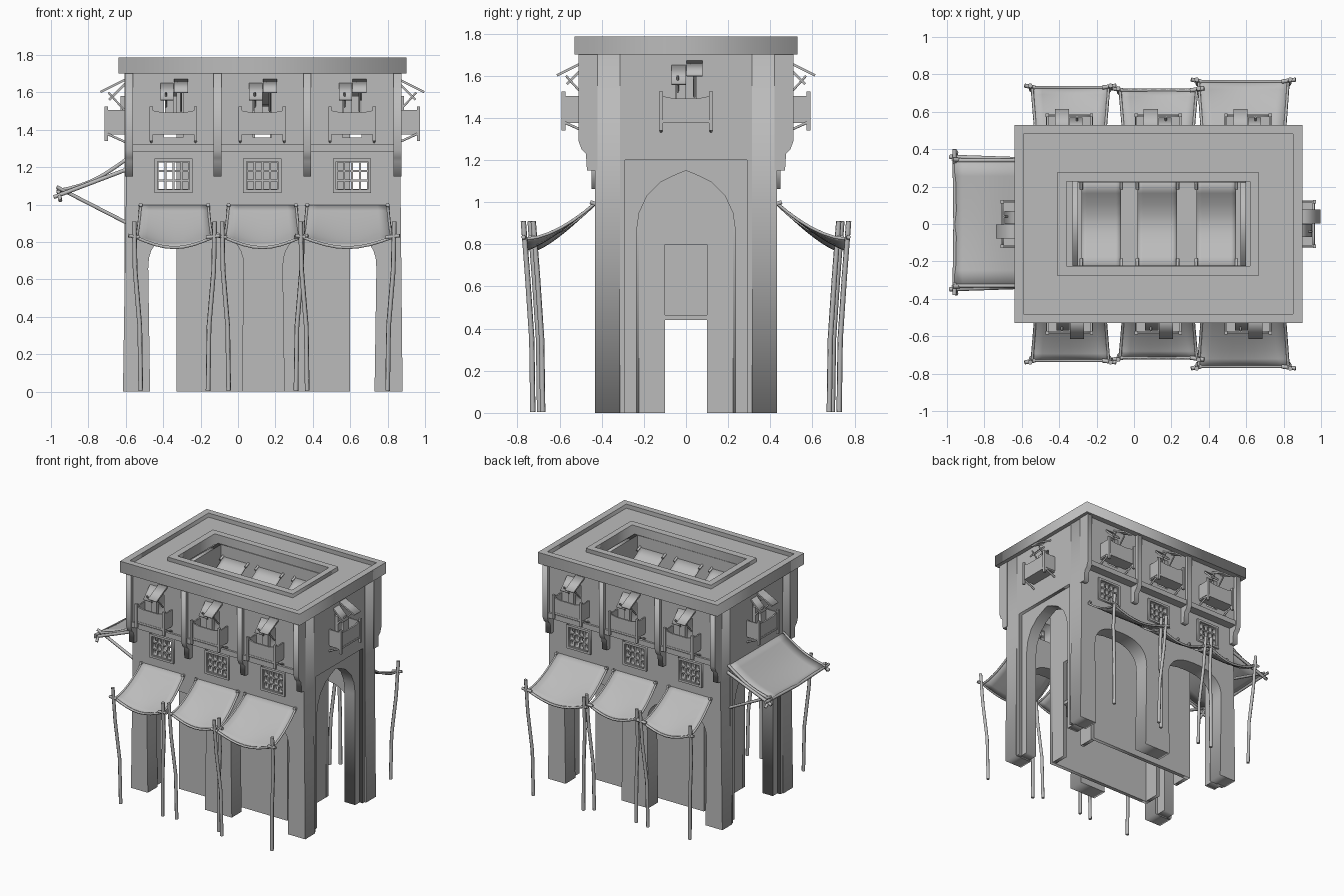
import bpy, bmesh, math
from mathutils import Matrix, Vector

if "Cube" in bpy.data.objects:
    bpy.data.objects.remove(bpy.data.objects["Cube"])

stone = bpy.data.materials.new("plain_grey")
stone.diffuse_color = (0.5, 0.5, 0.5, 1)
stone.use_nodes = True
stone.node_tree.nodes["Principled BSDF"].inputs["Base Color"].default_value = stone.diffuse_color
CX = 0.13                      # middle of the building along x
BAYS = (-0.345, 0.13, 0.61)    # window and balcony bays
FRONT = Matrix(((1, 0, 0, 0), (0, 0, -1, 0), (0, 1, 0, 0), (0, 0, 0, 1)))  # u->x, v->z
END = Matrix(((0, 0, 1, 0), (1, 0, 0, 0), (0, 1, 0, 0), (0, 0, 0, 1)))    # u->y, v->z
I = Matrix.Identity(4)


def link(name, mesh):
    if not mesh.materials:
        mesh.materials.append(stone)
    ob = bpy.data.objects.new(name, mesh)
    bpy.context.collection.objects.link(ob)
    return ob


def from_curve(name, splines, dims, M, extrude=0.0, bevel=0.0, cyclic=True):
    cu = bpy.data.curves.new(name, 'CURVE')
    cu.dimensions = dims
    cu.extrude, cu.bevel_depth, cu.bevel_resolution = extrude, bevel, 1
    cu.fill_mode = 'BOTH' if dims == '2D' else 'FULL'
    cu.use_fill_caps = True
    for pts in splines:
        s = cu.splines.new('POLY')
        s.points.add(len(pts) - 1)
        for p, q in zip(s.points, pts):
            p.co = (*q, 0, 1) if len(q) == 2 else (*q, 1)
        s.use_cyclic_u = cyclic
    tmp = bpy.data.objects.new("tmp", cu)
    bpy.context.collection.objects.link(tmp)
    dg = bpy.context.evaluated_depsgraph_get()
    mesh = bpy.data.meshes.new_from_object(tmp.evaluated_get(dg))
    bpy.data.objects.remove(tmp)
    mesh.materials.clear()
    mesh.transform(M)
    return link(name, mesh)


def plate(name, outlines, t, M):
    return from_curve(name, outlines, '2D', M, extrude=t / 2)


def rod(name, pts, r=0.011, M=I):
    return from_curve(name, [pts], '3D', M, bevel=r, cyclic=False)


def rect(x0, x1, y0, y1):
    return [(x0, y0), (x1, y0), (x1, y1), (x0, y1)]


def box(name, x0, x1, y0, y1, z0, z1, M=I):
    bm = bmesh.new()
    S = Matrix.Translation(((x0 + x1) / 2, (y0 + y1) / 2, (z0 + z1) / 2)) @ \
        Matrix.Diagonal((x1 - x0, y1 - y0, z1 - z0, 1))
    bmesh.ops.create_cube(bm, size=1, matrix=M @ S)
    me = bpy.data.meshes.new(name)
    bm.to_mesh(me)
    return link(name, me)


def board(name, x0, x1, p, q, t, M):
    """Flat board across x0..x1 running from (y, z) p to q."""
    d = Vector((q[0] - p[0], q[1] - p[1])).normalized()
    n = Vector((-d.y, d.x)) * t
    prof = [p, q, (q[0] + n.x, q[1] + n.y), (p[0] + n.x, p[1] + n.y)]
    T = M @ Matrix.Translation(((x0 + x1) / 2, 0, 0)) @ END
    return plate(name, [prof], x1 - x0, T)


def cloth(name, fn, nu=8, nv=8):
    bm = bmesh.new()
    g = [[bm.verts.new(fn(i / nu, j / nv)) for j in range(nv + 1)] for i in range(nu + 1)]
    for i in range(nu):
        for j in range(nv):
            bm.faces.new((g[i][j], g[i + 1][j], g[i + 1][j + 1], g[i][j + 1])).smooth = True
    bmesh.ops.recalc_face_normals(bm, faces=bm.faces)
    me = bpy.data.meshes.new(name)
    bm.to_mesh(me)
    ob = link(name, me)
    m = ob.modifiers.new("thickness", 'SOLIDIFY')
    m.thickness, m.offset = 0.008, 0


def round_arch(x0, x1):
    c, h, pts = (x0 + x1) / 2, (x1 - x0) / 2, [(x0, 0)]
    for k in range(17):
        a = math.pi * (1 - k / 16)
        ca, sa = math.cos(a), math.sin(a)
        pts.append((c + math.copysign(abs(ca) ** 0.8, ca) * (h + 0.01), 0.66 + 0.2 * max(sa, 0) ** 0.8))
    return pts + [(x1, 0)]


# long walls with two arches, window holes and the overhanging upper storey
outline = [(-0.615, 0)] + round_arch(-0.47, 0.02) + round_arch(0.25, 0.73) + \
          [(0.88, 0), (0.87, 1.0), (0.87, 1.72), (-0.60, 1.72), (-0.60, 1.0)]
doors = [rect(b - 0.05, b + 0.05, 1.36, 1.6) for b in BAYS]
windows = [rect(b - 0.085, b + 0.085, 1.08, 1.23) for b in BAYS]
for s, side in ((-1, "front"), (1, "back")):
    at = lambda y: Matrix.Translation((0, s * y, 0)) @ FRONT
    plate(side + "_wall", [outline] + windows + doors, 0.12, at(0.373))
    plate(side + "_upper_wall", [rect(-0.59, 0.86, 1.29, 1.71)] + doors, 0.06, at(0.455))
    box(side + "_beam", -0.58, 0.85, min(s * .42, s * .5), max(s * .42, s * .5), 1.285, 1.325)
    # stepped corbel posts
    prof = [(0.42, 1.15), (0.47, 1.15), (0.475, 1.23), (0.495, 1.25), (0.51, 1.29), (0.51, 1.71), (0.42, 1.71)]
    for x in (-0.583, -0.11, 0.37, 0.853):
        plate(side + "_corbel_post", [[(s * y, z) for y, z in prof]], 0.042,
              Matrix.Translation((x, 0, 0)) @ END)
    # lattice windows
    for b in BAYS:
        cells = [rect(b - 0.079 + 0.042 * i, b - 0.047 + 0.042 * i, 1.084 + 0.05 * j, 1.124 + 0.05 * j)
                 for i in range(4) for j in range(3)]
        plate(side + "_lattice", [rect(b - 0.095, b + 0.095, 1.07, 1.24)] + cells, 0.03, at(0.42))
        plate(side + "_window_frame", [rect(b - 0.102, b + 0.102, 1.063, 1.247),
                                       rect(b - 0.085, b + 0.085, 1.08, 1.23)], 0.03, at(0.433))

# end walls: recessed panel around a pointed arch
half = [(0.235, 0), (0.235, 0.86), (0.222, 0.95), (0.185, 1.03), (0.12, 1.095), (0.06, 1.125)]
arch = [(-y, z) for y, z in half] + [(0, 1.15)] + half[::-1]
door = rect(-0.05, 0.05, 1.39, 1.6)
for s, side in ((-1, "left"), (1, "right")):
    at = lambda d: Matrix.Translation((CX + s * d, 0, 0)) @ END
    plate(side + "_arch_wall", [[(-0.32, 0)] + arch + [(0.32, 0), (0.32, 1.71), (-0.32, 1.71)], door], 0.09, at(0.665))
    plate(side + "_panel_wall", [[(-0.32, 0), (-0.29, 0), (-0.29, 1.2), (0.29, 1.2), (0.29, 0),
                                  (0.32, 0), (0.32, 1.71), (-0.32, 1.71)], door], 0.03, at(0.722))

# courtyard walls, floors, roof and rims
for s in (-1, 1):
    plate("court_long_wall", [rect(-0.33, 0.6, 0, 1.72), rect(0.09, 0.17, 1.36, 1.6)], 0.03,
          Matrix.Translation((0, s * 0.237, 0)) @ FRONT)
    h = 0.8 if s > 0 else 0.44
    plate("court_end_wall", [[(-0.23, 0), (-0.1, 0), (-0.1, h), (0.1, h), (0.1, 0), (0.23, 0),
                              (0.23, 1.72), (-0.23, 1.72)]], 0.03,
          Matrix.Translation((0.135 + s * 0.45, 0, 0)) @ END)
box("court_floor", -0.325, 0.595, -0.23, 0.23, 0.44, 0.465)


def ring(name, outer, inner, z0, z1):
    plate(name, [rect(*outer), rect(*inner)], z1 - z0, Matrix.Translation((0, 0, (z0 + z1) / 2)))


court = (-0.36, 0.62, -0.225, 0.228)
ring("upper_floor", (-0.56, 0.82, -0.42, 0.42), (-0.33, 0.6, -0.235, 0.235), 1.29, 1.32)
ring("roof", (-0.6, 0.86, -0.49, 0.49), court, 1.703, 1.755)
ring("parapet", (-0.64, 0.90, -0.53, 0.53), (-0.59, 0.85, -0.482, 0.482), 1.70, 1.787)
ring("court_rim", (-0.41, 0.665, -0.278, 0.278), court, 1.70, 1.785)


# balconies with propped shutter boards, facing local -y
def balcony(M):
    box("balcony_floor", -0.12, 0.12, -0.1, 0.01, 1.375, 1.39, M)
    top = [(-0.12, 1.385), (0.12, 1.385), (0.12, 1.505), (0.06, 1.493), (-0.06, 1.493), (-0.12, 1.505)]
    plate("balcony_panel", [top], 0.012, M @ Matrix.Translation((0, -0.092, 0)) @ FRONT)
    for s in (-1, 1):
        x = s * 0.118
        box("balcony_side", x - 0.005, x + 0.005, -0.095, 0.01, 1.385, 1.505, M)
        box("balcony_post", x - 0.009, x + 0.009, -0.106, -0.088, 1.34, 1.525, M)
        rod("balcony_strut", [(x, -0.095, 1.38), (x, 0.005, 1.335)], 0.007, M)
        rod("shutter_prop", [(s * 0.04, 0.005, 1.5), (s * 0.04, -0.085, 1.6)], 0.006, M)
    board("shutter_low", -0.07, 0.0, (0.0, 1.65), (-0.085, 1.565), 0.012, M)
    board("shutter_high", 0.003, 0.078, (0.0, 1.672), (-0.13, 1.607), 0.012, M)
    box("door_leaf", -0.045, 0.0, -0.02, 0.01, 1.39, 1.58, M)


for b in BAYS:
    balcony(Matrix.Translation((b, -0.485, 0)))
    balcony(Matrix.Translation((b, 0.485, 0)) @ Matrix.Rotation(math.pi, 4, 'Z'))
balcony(Matrix.Translation((0.868, 0, 0)) @ Matrix.Rotation(math.pi / 2, 4, 'Z'))
balcony(Matrix.Translation((-0.608, 0, 0)) @ Matrix.Rotation(-math.pi / 2, 4, 'Z'))

# street awnings on bent poles
for s in (-1, 1):
    for xl, xr, yo in ((-0.52, -0.16, 0.73), (-0.05, 0.31, 0.715), (0.37, 0.80, 0.762)):
        def sheet(u, v):
            w = 0.025 * v
            x = xl - w + (xr - xl + 2 * w) * u
            z = 1.0 - 0.175 * (1 - (1 - v) ** 1.7) - 0.055 * v * v * math.sin(math.pi * u)
            return (x, s * (0.425 + (yo - 0.425) * v), z)
        cloth("street_awning", sheet)
        for x, o in ((xl, -1), (xr, 1)):
            u = 0 if o < 0 else 1
            rod("awning_pole", [(x, s * (yo - 0.035), 0.005), (x + o * 0.005, s * (yo - 0.03), 0.35),
                                (x + o * 0.03, s * (yo - 0.01), 0.65), (x + o * 0.035, s * (yo + 0.01), 0.91)], 0.013)
            rod("awning_edge", [sheet(u, k / 6) for k in range(7)], 0.008)
            rod("awning_peg", [(x, s * 0.42, 0.99), (x, s * 0.455, 1.0)], 0.011)
            rod("awning_tie", [(x - 0.01, s * yo, 0.825), (x + o * 0.065, s * (yo + 0.01), 0.835)], 0.011)
        rod("awning_front_hem", [sheet(k / 8, 1) for k in range(9)], 0.009)


# left awning on wall struts
def left_sheet(u, v):
    return (-0.60 - 0.36 * v, -0.33 + 0.67 * u,
            1.24 - 0.165 * v - 0.03 * math.sin(math.pi * v) - 0.02 * v * math.sin(math.pi * u))


cloth("left_awning", left_sheet)
for y, u in ((-0.335, 0), (0.345, 1)):
    rod("left_awning_edge", [left_sheet(u, k / 6) for k in range(7)], 0.011)
    rod("left_awning_rail", [(-0.59, y, 1.19), (-0.985, y * 1.04, 1.04)], 0.012)
    rod("left_awning_strut", [(-0.59, y * 0.93, 0.9), (-0.97, y, 1.095)], 0.011)
    rod("left_awning_tie", [(-0.95, y * 1.12, 1.02), (-0.96, y * 0.95, 1.08)], 0.011)
rod("left_awning_bar", [(-0.96, -0.38, 1.07), (-0.955, 0.0, 1.05), (-0.96, 0.4, 1.07)], 0.011)

# hanging cloths across the courtyard
for x in (-0.175, 0.125, 0.44):
    cloth("court_cloth", lambda u, v: (x - 0.105 + 0.21 * u, -0.222 + 0.444 * v,
                                       1.63 - 0.1 * math.sin(math.pi * v)))
    for dx in (-0.108, 0.108):
        for s in (-1, 1):
            rod("court_cloth_peg", [(x + dx, s * 0.235, 1.64), (x + dx, s * 0.185, 1.62)], 0.009)
